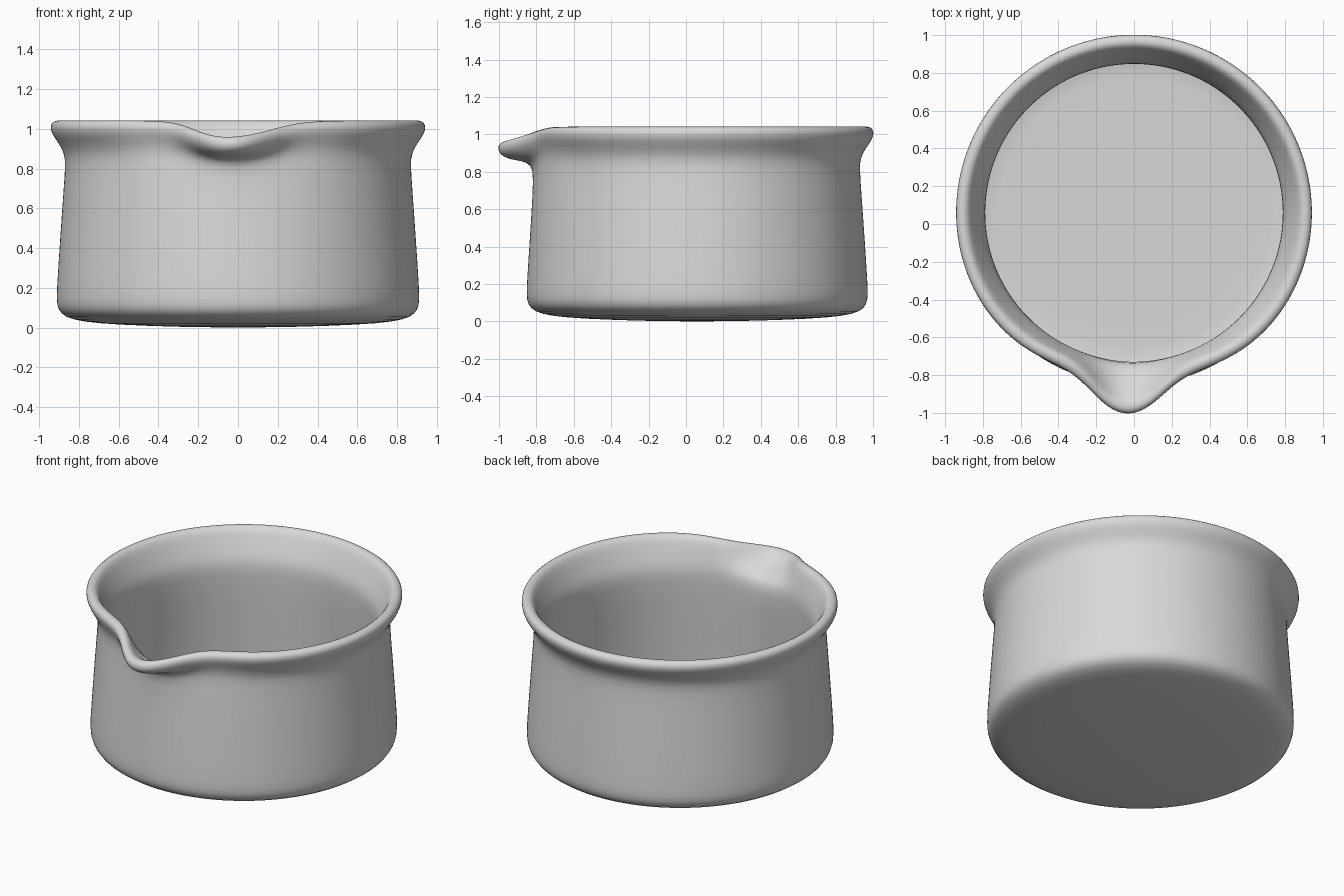
import bpy
import bmesh
from math import sin, cos, pi, exp, radians

cube = bpy.data.objects.get("Cube")
if cube:
    bpy.data.objects.remove(cube, do_unlink=True)

SEGMENTS = 120
CENTRE_Y = 0.06

# Cross-section from underside to inner floor: radius, height, spout pull, spout drop
PROFILE = [
    (0.30, 0.003, 0, 0), (0.60, 0.014, 0, 0), (0.78, 0.028, 0, 0),
    (0.872, 0.052, 0, 0), (0.906, 0.09, 0, 0), (0.914, 0.14, 0, 0),
    (0.908, 0.25, 0, 0), (0.888, 0.55, 0, 0), (0.871, 0.78, 0.03, 0),
    (0.869, 0.85, 0.15, 0.15), (0.885, 0.90, 0.45, 0.5), (0.912, 0.94, 0.8, 0.9),
    (0.936, 0.975, 1, 1), (0.945, 1.005, 1, 1), (0.937, 1.033, 1, 1),
    (0.910, 1.044, 1, 1), (0.882, 1.037, 0.95, 1), (0.862, 1.005, 0.85, 0.95),
    (0.826, 0.93, 0.5, 0.5), (0.793, 0.86, 0.1, 0.1), (0.784, 0.80, 0, 0),
    (0.799, 0.55, 0, 0), (0.822, 0.20, 0, 0), (0.824, 0.13, 0, 0),
    (0.808, 0.095, 0, 0), (0.77, 0.09, 0, 0), (0.40, 0.09, 0, 0),
]


def bell(angle, width):
    return exp(-0.5 * (angle / radians(width)) ** 2)


def spout_shape(angle):
    """Outward pull, with pinched sides, and downward drop of the lip."""
    a = angle + radians(2)
    pull = 0.2 * bell(a, 9.5) - 0.075 * bell(a, 24)
    b = angle + radians(3.5)
    drop = 0.083 * bell(b, 9 if b < 0 else 12.5)
    return pull, drop


# Bowl wall, swept around the axis with the lip drawn out into a spout
bm = bmesh.new()
rings = []
for radius, height, pull_weight, drop_weight in PROFILE:
    ring = []
    for i in range(SEGMENTS):
        angle = 2 * pi * i / SEGMENTS - pi
        pull, drop = spout_shape(angle)
        r = radius + pull_weight * pull
        ring.append(bm.verts.new((r * sin(angle), CENTRE_Y - r * cos(angle),
                                  height - drop_weight * drop)))
    rings.append(ring)
for low, high in zip(rings, rings[1:]):
    for i in range(SEGMENTS):
        j = (i + 1) % SEGMENTS
        bm.faces.new((low[i], low[j], high[j], high[i]))

# Underside and inner floor centres
for ring, height in ((rings[0], 0.0), (rings[-1], PROFILE[-1][1])):
    centre = bm.verts.new((0, CENTRE_Y, height))
    for i in range(SEGMENTS):
        bm.faces.new((ring[i], ring[(i + 1) % SEGMENTS], centre))
bmesh.ops.recalc_face_normals(bm, faces=bm.faces)
for face in bm.faces:
    face.smooth = True

mesh = bpy.data.meshes.new("pouring_bowl")
bm.to_mesh(mesh)
bm.free()
bowl = bpy.data.objects.new("pouring_bowl", mesh)
bpy.context.collection.objects.link(bowl)
subdivision = bowl.modifiers.new("Smooth surface", "SUBSURF")
subdivision.levels = subdivision.render_levels = 1

# Plain grey glaze
grey = bpy.data.materials.new("grey_glaze")
grey.use_nodes = True
colour = (0.69, 0.69, 0.69, 1)
grey.diffuse_color = colour
grey.node_tree.nodes["Principled BSDF"].inputs["Base Color"].default_value = colour
mesh.materials.append(grey)
